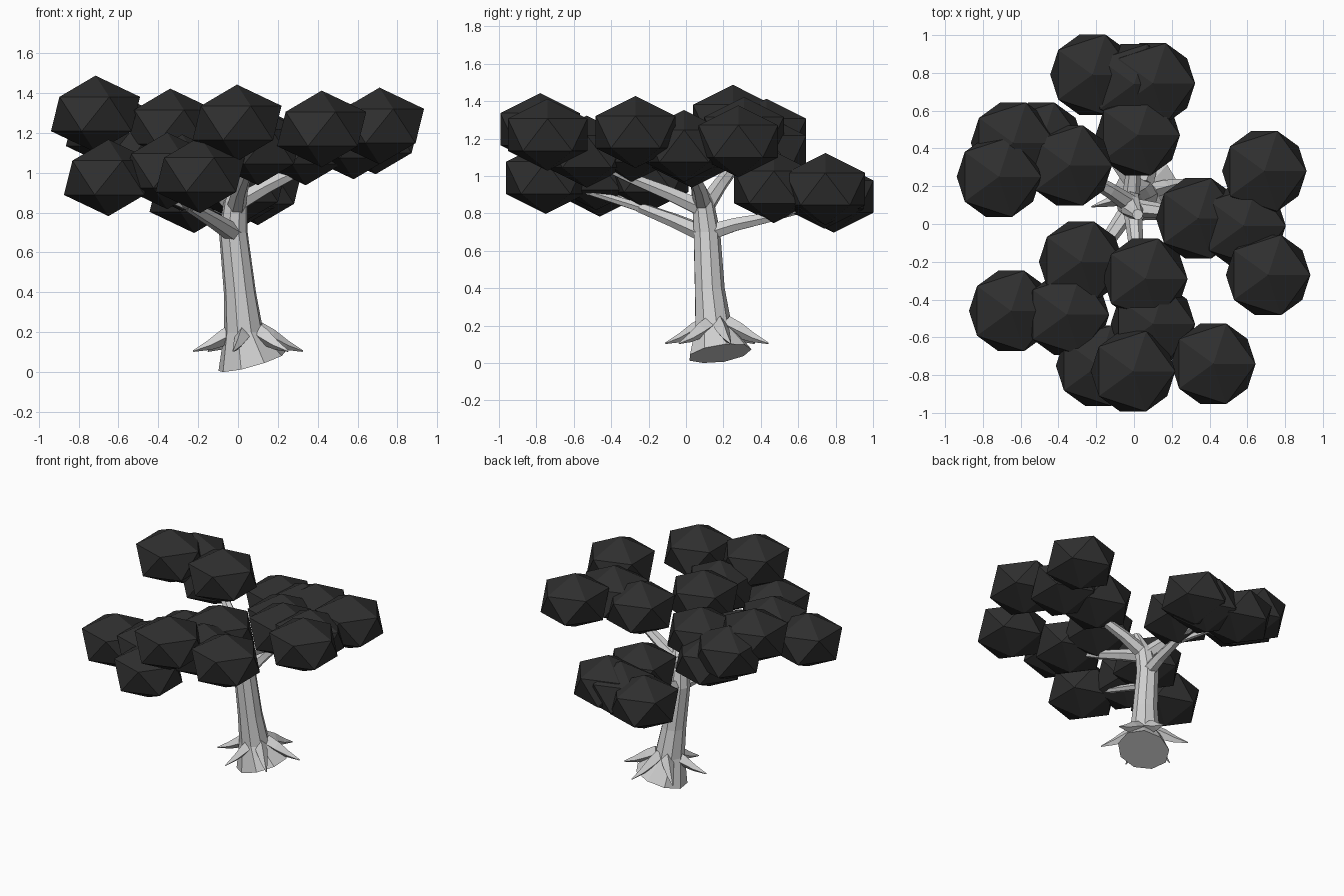
import bpy
import bmesh
import math
from mathutils import Vector

old = bpy.data.objects.get("Cube")
if old:
    bpy.data.objects.remove(old, do_unlink=True)


def make_material(name, value):
    mat = bpy.data.materials.new(name)
    mat.use_nodes = True
    colour = (value, value, value, 1)
    mat.diffuse_color = colour
    mat.node_tree.nodes["Principled BSDF"].inputs["Base Color"].default_value = colour
    return mat


bark = make_material("pale bark", 0.64)
foliage = make_material("dark foliage", 0.028)


def finish(name, bm, mat):
    bmesh.ops.recalc_face_normals(bm, faces=bm.faces)
    mesh = bpy.data.meshes.new(name)
    bm.to_mesh(mesh)
    bm.free()
    mesh.materials.append(mat)
    obj = bpy.data.objects.new(name, mesh)
    bpy.context.scene.collection.objects.link(obj)
    return obj


def skin(name, rings, mat):
    """Join equal rings of points into a closed faceted tube."""
    bm = bmesh.new()
    loops = [[bm.verts.new(p) for p in ring] for ring in rings]
    n = len(loops[0])
    for low, high in zip(loops, loops[1:]):
        for i in range(n):
            j = (i + 1) % n
            bm.faces.new((low[i], low[j], high[j], high[i]))
    bm.faces.new(loops[0][::-1])
    bm.faces.new(loops[-1])
    return finish(name, bm, mat)


def limb(name, path, radii, sides=6, flat=1.0):
    """Tapered tube along a path; flat squeezes it sideways."""
    points = [Vector(p) for p in path]
    rings = []
    for k, (p, r) in enumerate(zip(points, radii)):
        along = points[min(k + 1, len(points) - 1)] - points[max(k - 1, 0)]
        side = along.cross(Vector((0, 0, 1))).normalized()
        up = side.cross(along).normalized()
        rings.append([p + r * (math.cos(a) * side * flat + math.sin(a) * up)
                      for a in (math.tau * i / sides for i in range(sides))])
    return skin(name, rings, bark)


# Trunk with a flared base cut on a slant
SIDES = 9
trunk_rings = []
for x, y, z, r in ((0.07, 0.18, 0.05, 0.17), (0.03, 0.145, 0.2, 0.1),
                   (0.01, 0.125, 0.4, 0.082), (-0.023, 0.11, 0.7, 0.073),
                   (-0.012, 0.09, 0.86, 0.06), (0.02, 0.05, 0.99, 0.028)):
    slant = 0.28 if z < 0.1 else 0
    ring = []
    for i in range(SIDES):
        a = math.tau * i / SIDES + 0.2
        dx, dy = r * math.cos(a), r * math.sin(a)
        ring.append((x + dx, y + dy, max(0, z + slant * (dx + 0.5 * dy))))
    trunk_rings.append(ring)
skin("trunk", trunk_rings, bark)

# Pointed roots spreading around the base
for k in range(6):
    a = math.radians(15 + 60 * k)
    c, s = math.cos(a), math.sin(a)
    path = [(0.05 + c * d, 0.165 + s * d, z)
            for d, z in ((0.05, 0.21), (0.12, 0.175), (0.2, 0.135), (0.285, 0.105))]
    limb("root_%d" % (k + 1), path, (0.045, 0.042, 0.025, 0.004), 4, 0.9)

# Branches: start, bend and end points
branches = {
    "left_branch": [(-0.02, 0.09, 0.84), (0.14, 0.07, 0.93), (0.34, 0.03, 1.03), (0.6, 0, 1.12)],
    "left_back_twig": [(0.34, 0.03, 1.03), (0.52, 0.16, 1.09), (0.68, 0.27, 1.17)],
    "left_front_twig": [(0.34, 0.03, 1.03), (0.55, -0.13, 1.12), (0.7, -0.26, 1.22)],
    "front_branch": [(-0.01, 0.1, 0.82), (0.01, -0.1, 0.91), (0.04, -0.3, 0.99), (0.1, -0.53, 1.09)],
    "front_twig": [(0.04, -0.3, 0.99), (0.03, -0.55, 1.1), (0, -0.77, 1.22)],
    "front_left_twig": [(0.1, -0.53, 1.09), (0.26, -0.64, 1.15), (0.41, -0.73, 1.2)],
    "front_right_branch": [(-0.01, 0.1, 0.69), (-0.12, -0.06, 0.76), (-0.24, -0.24, 0.83), (-0.35, -0.46, 0.96)],
    "right_twig": [(-0.24, -0.24, 0.83), (-0.44, -0.35, 0.91), (-0.64, -0.45, 0.97)],
    "right_front_twig": [(-0.24, -0.24, 0.83), (-0.22, -0.5, 0.91), (-0.19, -0.74, 0.99)],
    "right_back_branch": [(-0.01, 0.1, 0.83), (-0.13, 0.18, 0.95), (-0.3, 0.28, 1.08), (-0.49, 0.41, 1.14)],
    "right_back_twig": [(-0.3, 0.28, 1.08), (-0.5, 0.27, 1.19), (-0.7, 0.25, 1.29)],
    "back_branch": [(-0.02, 0.1, 0.69), (-0.005, 0.26, 0.74), (0.01, 0.45, 0.78), (0, 0.72, 0.87)],
    "back_right_twig": [(0.01, 0.45, 0.78), (-0.1, 0.62, 0.82), (-0.2, 0.77, 0.88)],
}
for name, path in branches.items():
    start, step = (0.027, 0.007) if "twig" in name else (0.05, 0.01)
    limb(name, path, [start - step * k for k in range(len(path))])

# Flattened twenty-sided leaf clumps, by group of centres
clumps = {
    "back": [(-0.22, 0.79, 0.89), (0.1, 0.745, 0.93), (0, 0.74, 0.91), (0.02, 0.47, 0.94)],
    "right_back": [(-0.34, 0.31, 1.23), (-0.64, 0.43, 1.22), (-0.715, 0.25, 1.295), (-0.49, 0.43, 1.13)],
    "left": [(0.34, 0.03, 1.13), (0.58, -0.01, 1.16), (0.69, 0.28, 1.185), (0.71, -0.27, 1.235)],
    "right_front": [(-0.28, -0.2, 1.0), (-0.65, -0.46, 0.975), (-0.355, -0.48, 1.01), (-0.19, -0.75, 0.99)],
    "front": [(0.06, -0.29, 1.16), (0.1, -0.53, 1.13), (-0.005, -0.78, 1.25), (0.42, -0.74, 1.22)],
}
for group, centres in clumps.items():
    for k, centre in enumerate(centres):
        bm = bmesh.new()
        bmesh.ops.create_icosphere(bm, subdivisions=1, radius=0.25)
        bmesh.ops.scale(bm, vec=(1, 1, 0.77), verts=bm.verts)
        bmesh.ops.translate(bm, vec=centre, verts=bm.verts)
        finish("%s_leaf_clump_%d" % (group, k + 1), bm, foliage)
